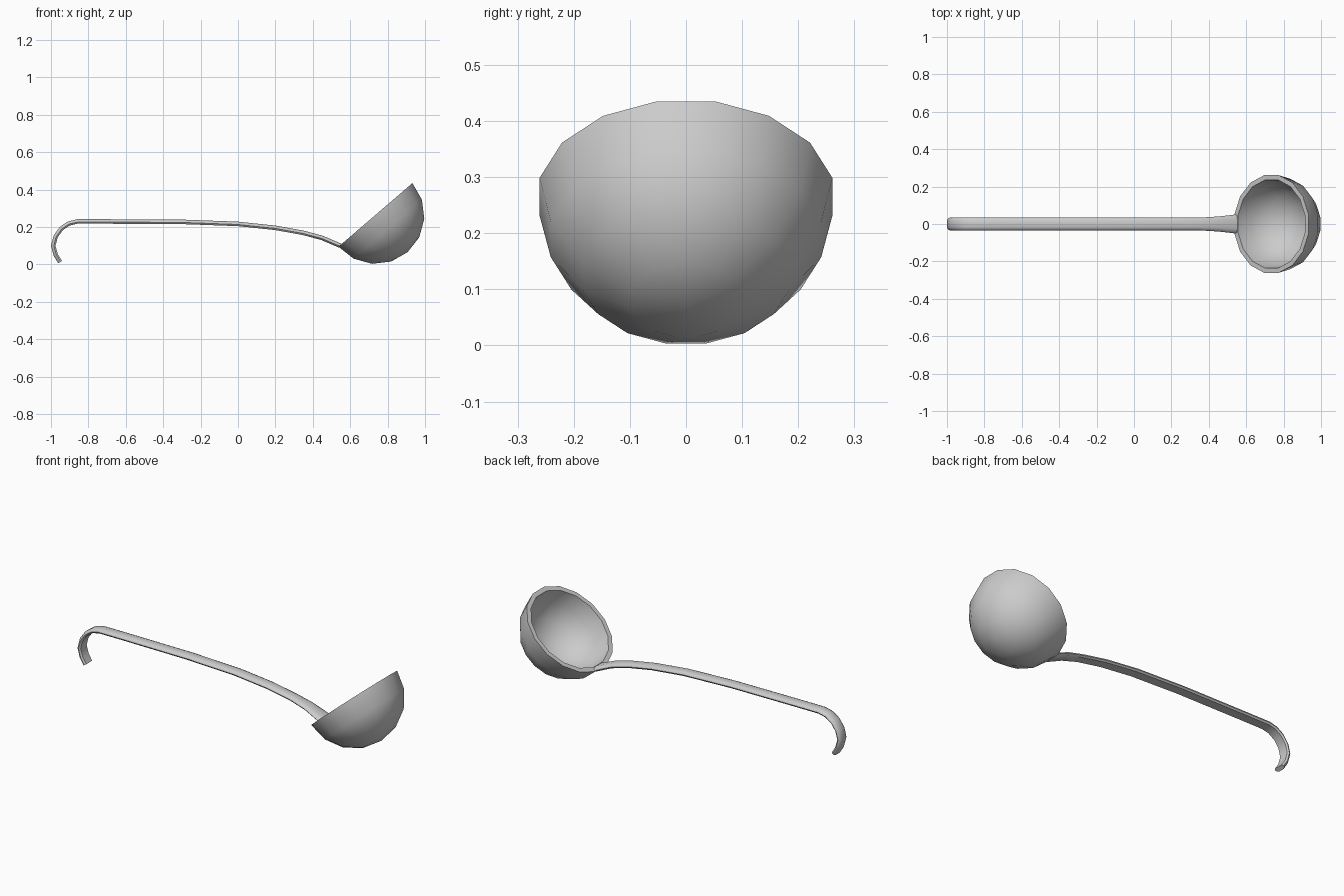
import bpy, bmesh
from math import sin, cos, pi, radians
from mathutils import Vector, Matrix

if "Cube" in bpy.data.objects:
    bpy.data.objects.remove(bpy.data.objects["Cube"])


def finish(bm, name, angle):
    bmesh.ops.recalc_face_normals(bm, faces=bm.faces)
    mesh = bpy.data.meshes.new(name)
    bm.to_mesh(mesh)
    bm.free()
    ob = bpy.data.objects.new(name, mesh)
    bpy.context.collection.objects.link(ob)
    bpy.ops.object.select_all(action='DESELECT')
    ob.select_set(True)
    bpy.context.view_layer.objects.active = ob
    bpy.ops.object.shade_smooth_by_angle(angle=radians(angle))
    return ob


def bridge(bm, a, b):
    n = len(a)
    for i in range(n):
        bm.faces.new((a[i], a[(i + 1) % n], b[(i + 1) % n], b[i]))


def fan(bm, ring, tip):
    for i in range(len(ring)):
        bm.faces.new((ring[i], ring[(i + 1) % len(ring)], tip))


# Bowl: thick 16-sided hemisphere, outer skin, rim, then inner skin
SIDES, LEVELS = 16, 4
bm = bmesh.new()
outer = [(0.266 * cos(k * pi / 8), -0.263 * sin(k * pi / 8)) for k in range(LEVELS)]
inner = [(0.240 * cos(k * pi / 8), -0.238 * sin(k * pi / 8)) for k in range(LEVELS)]
rings = []
for r, z in outer[::-1] + inner:
    rings.append([bm.verts.new((r * cos((i + 0.5) * 2 * pi / SIDES),
                                r * sin((i + 0.5) * 2 * pi / SIDES), z))
                  for i in range(SIDES)])
for a, b in zip(rings, rings[1:]):
    bridge(bm, a, b)
fan(bm, rings[0], bm.verts.new((0, 0, -0.263)))
fan(bm, rings[-1], bm.verts.new((0, 0, -0.238)))
bm.transform(Matrix.Translation((0.735, 0, 0.265)) @ Matrix.Rotation(radians(-40.7), 4, 'Y'))
finish(bm, "bowl", 40)

# Handle: soft-edged strip swept along hook and shaft; (x, z, half width)
path = [(-0.951, 0.013, .033), (-0.974, 0.05, .034), (-0.988, 0.10, .034),
        (-0.975, 0.15, .034), (-0.945, 0.192, .034), (-0.905, 0.219, .034),
        (-0.86, 0.230, .034), (-0.7, 0.230, .034), (-0.3, 0.228, .034),
        (0.0, 0.217, .034), (0.2, 0.196, .034), (0.35, 0.169, .034),
        (0.45, 0.142, .040), (0.548, 0.100, .051)]
section = [(-1, -.25), (-.8, -1), (.8, -1), (1, -.25), (.9, .45), (.5, 1), (-.5, 1), (-.9, .45)]
HALF_T = 0.012
bm = bmesh.new()
rings = []
for i, (x, z, w) in enumerate(path):
    p, q = path[max(i - 1, 0)], path[min(i + 1, len(path) - 1)]
    t = Vector((q[0] - p[0], 0, q[1] - p[1])).normalized()
    n = Vector((-t.z, 0, t.x))
    rings.append([bm.verts.new(Vector((x, a * w, z)) + n * b * HALF_T) for a, b in section])
for a, b in zip(rings, rings[1:]):
    bridge(bm, a, b)
bm.faces.new(rings[0])
bm.faces.new(rings[-1])
finish(bm, "handle", 50)
